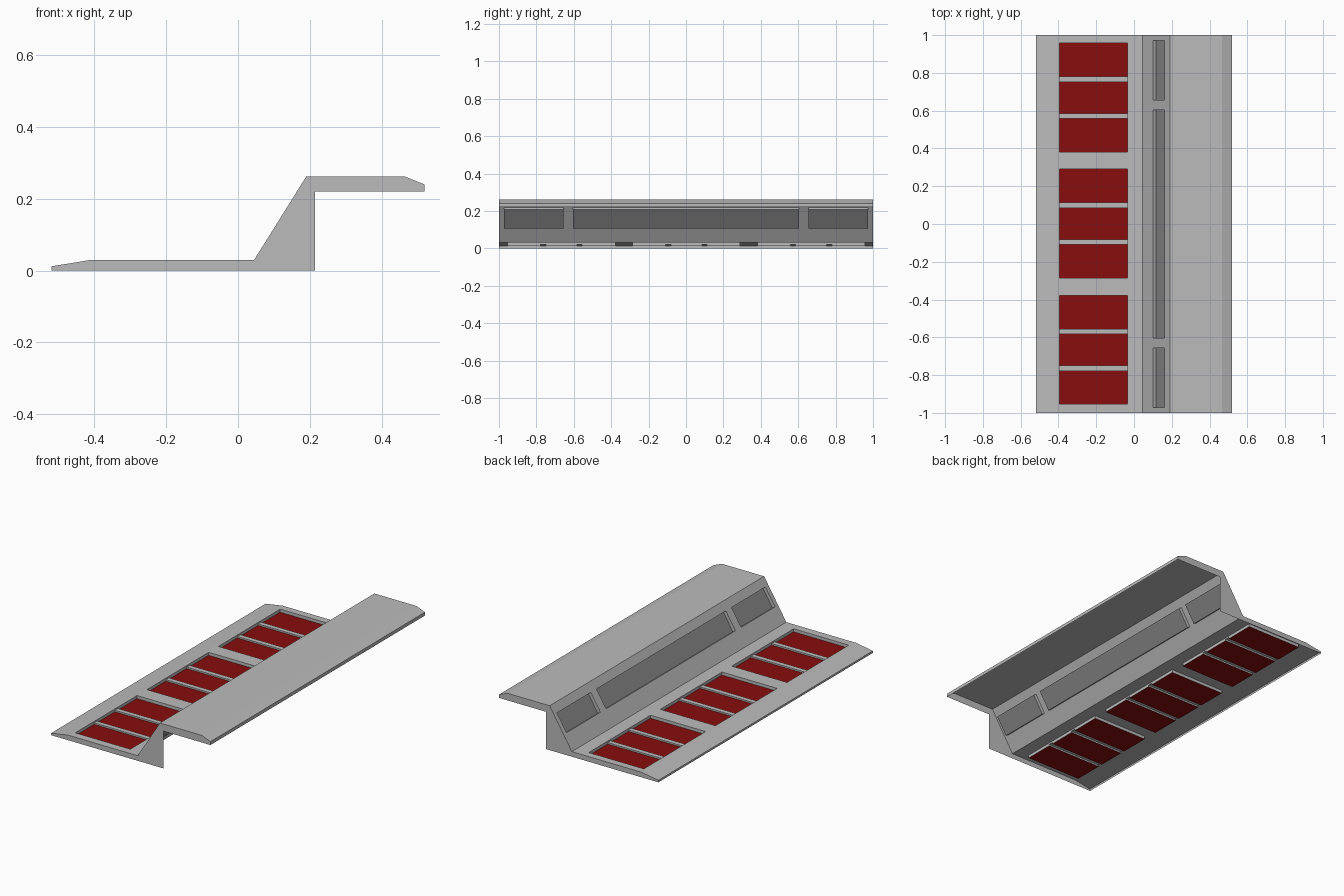
import bpy
import bmesh
from mathutils import Vector

cube = bpy.data.objects.get("Cube")
if cube:
    bpy.data.objects.remove(cube, do_unlink=True)


def material(name, rgb):
    mat = bpy.data.materials.new(name)
    mat.use_nodes = True
    mat.diffuse_color = (*rgb, 1)
    mat.node_tree.nodes["Principled BSDF"].inputs["Base Color"].default_value = (*rgb, 1)
    return mat


MATERIALS = [material("light_grey", (0.5, 0.5, 0.5)),
             material("dark_grey", (0.26, 0.26, 0.26)),
             material("deep_red", (0.25, 0.004, 0.004))]
GREY, DARK, RED = range(3)


def finish(name, bm):
    bmesh.ops.remove_doubles(bm, verts=bm.verts, dist=1e-5)
    bmesh.ops.dissolve_limit(bm, angle_limit=0.01, verts=bm.verts, edges=bm.edges,
                             delimit={'MATERIAL'})
    mesh = bpy.data.meshes.new(name)
    bm.to_mesh(mesh)
    bm.free()
    for mat in MATERIALS:
        mesh.materials.append(mat)
    obj = bpy.data.objects.new(name, mesh)
    bpy.context.collection.objects.link(obj)
    return obj


def add_face(bm, points, facing, mat=GREY):
    face = bm.faces.new([bm.verts.new(p) for p in points])
    face.normal_update()
    if face.normal.dot(facing) < 0:
        face.normal_flip()
    face.material_index = mat


def stepped_sheet(name, start, end, us, vs, cell):
    """Sheet from start to end (x, z), full length in y; cell(u, v) gives depth and colour."""
    a = Vector((start[0], 0, start[1]))
    b = Vector((end[0], 0, end[1]))
    along = b - a
    normal = along.cross(Vector((0, 1, 0))).normalized()
    side = Vector((0, 1, 0))

    def at(u, v, depth):
        return a + along * u + side * v - normal * depth

    bm = bmesh.new()
    grid = [[cell((u0 + u1) / 2, (v0 + v1) / 2) for v0, v1 in zip(vs, vs[1:])]
            for u0, u1 in zip(us, us[1:])]
    for i, row in enumerate(grid):
        u0, u1 = us[i], us[i + 1]
        for j, (d, mat) in enumerate(row):
            v0, v1 = vs[j], vs[j + 1]
            add_face(bm, [at(u0, v0, d), at(u1, v0, d), at(u1, v1, d), at(u0, v1, d)],
                     normal, mat)
            # Walls wherever the next cell lies at another depth
            if i + 1 < len(grid) and grid[i + 1][j][0] != d:
                e = grid[i + 1][j][0]
                add_face(bm, [at(u1, v0, d), at(u1, v1, d), at(u1, v1, e), at(u1, v0, e)],
                         along if e > d else -along)
            if j + 1 < len(row) and row[j + 1][0] != d:
                e = row[j + 1][0]
                add_face(bm, [at(u0, v1, d), at(u1, v1, d), at(u1, v1, e), at(u0, v1, e)],
                         side if e > d else -side)
    return finish(name, bm)


# Cross-section of the outer skin, front lip to canopy edge
SKIN = [(-0.52, 0), (-0.52, 0.012), (-0.41, 0.03), (0.045, 0.03),
        (0.19, 0.262), (0.465, 0.262), (0.52, 0.24), (0.52, 0.22)]


def strip(name, points):
    bm = bmesh.new()
    for (x0, z0), (x1, z1) in zip(points, points[1:]):
        add_face(bm, [(x0, -1, z0), (x1, -1, z0 + z1 - z0), (x1, 1, z1), (x0, 1, z0)],
                 Vector((z0 - z1, 0, x1 - x0)))
    return finish(name, bm)


strip("front_lip", SKIN[:3])
strip("canopy", SKIN[4:])

# End plates closing both ends
for name, y in (("front_end_plate", -1), ("back_end_plate", 1)):
    bm = bmesh.new()
    outline = SKIN + [(0.215, 0.22), (0.215, 0)]
    add_face(bm, [(x, y, z) for x, z in outline], Vector((0, y, 0)))
    finish(name, bm)

# Deck with three trays, each holding three red panels between low dividers
TRAY_CENTRES = (-0.666, 0.002, 0.669)
TRAY_HALF, BAR_IN, BAR_OUT = 0.288, 0.083, 0.111
deck_x0, deck_x1 = SKIN[2][0], SKIN[3][0]
tray_u = [(x - deck_x0) / (deck_x1 - deck_x0) for x in (-0.395, -0.035)]
deck_v = [-1, 1]
for c in TRAY_CENTRES:
    for offset in (TRAY_HALF, BAR_OUT, BAR_IN):
        deck_v += [c - offset, c + offset]


def deck_cell(u, v):
    offset = min(abs(v - c) for c in TRAY_CENTRES)
    if not tray_u[0] < u < tray_u[1] or offset > TRAY_HALF:
        return 0, GREY
    if BAR_IN < offset < BAR_OUT:
        return 0.009, GREY
    return 0.018, RED


stepped_sheet("deck", SKIN[2], SKIN[3], [0, *tray_u, 1], sorted(deck_v), deck_cell)

# Sloped wall with one long and two short recessed windows
WINDOWS = [(-0.972, -0.656), (-0.603, 0.603), (0.656, 0.972)]
window_u = (0.375, 0.806)


def wall_cell(u, v):
    inside = window_u[0] < u < window_u[1] and any(a < v < b for a, b in WINDOWS)
    return (0.02, DARK) if inside else (0, GREY)


wall_v = [-1, *[v for pair in WINDOWS for v in pair], 1]
stepped_sheet("sloped_wall", SKIN[3], SKIN[4], [0, *window_u, 1], wall_v, wall_cell)
